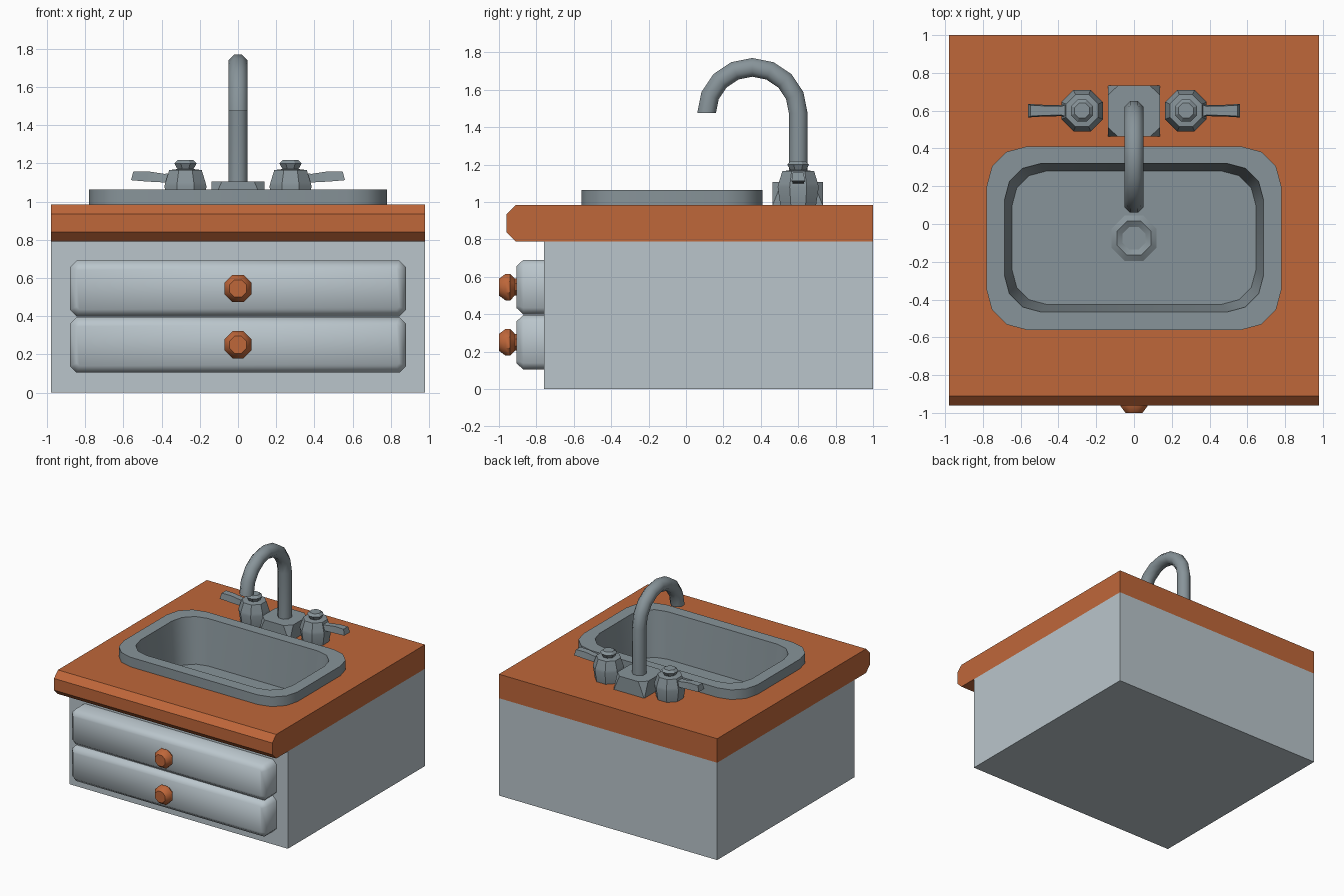
import bpy, bmesh, math
from math import sin, cos, pi

if "Cube" in bpy.data.objects:
    bpy.data.objects.remove(bpy.data.objects["Cube"])


def material(name, rgb):
    m = bpy.data.materials.new(name)
    m.diffuse_color = (*rgb, 1)
    m.use_nodes = True
    m.node_tree.nodes["Principled BSDF"].inputs["Base Color"].default_value = m.diffuse_color
    return m


WOOD = material("orange wood", (0.52, 0.135, 0.042))
STEEL = material("grey steel", (0.245, 0.295, 0.32))
PAINT = material("pale grey paint", (0.49, 0.56, 0.60))


def loft(name, rings, mat, smooth=30):
    """Closed solid through a list of equal-length point rings."""
    bm = bmesh.new()
    rows = [[bm.verts.new(p) for p in ring] for ring in rings]
    n = len(rows[0])
    for a, b in zip(rows, rows[1:]):
        for i in range(n):
            j = (i + 1) % n
            bm.faces.new((a[i], a[j], b[j], b[i]))
    bm.faces.new(rows[0])
    bm.faces.new(rows[-1])
    bmesh.ops.recalc_face_normals(bm, faces=bm.faces)
    me = bpy.data.meshes.new(name)
    bm.to_mesh(me)
    bm.free()
    ob = bpy.data.objects.new(name, me)
    bpy.context.collection.objects.link(ob)
    me.materials.append(mat)
    finish(ob, smooth)
    return ob


def finish(ob, angle):
    bpy.ops.object.select_all(action='DESELECT')
    ob.select_set(True)
    bpy.context.view_layer.objects.active = ob
    bpy.ops.object.shade_smooth_by_angle(angle=math.radians(angle))


def rect(x, z0, z1, y):
    return [(-x, y, z0), (x, y, z0), (x, y, z1), (-x, y, z1)]


def octagon(cx, cy, r, z):
    r /= cos(pi / 8)
    return [(cx + r * cos(pi / 8 + k * pi / 4), cy + r * sin(pi / 8 + k * pi / 4), z) for k in range(8)]


def rounded(hx, y0, y1, r, z, seg=3):
    pts = []
    for q, (cx, cy) in enumerate(((hx - r, y1 - r), (r - hx, y1 - r), (r - hx, y0 + r), (hx - r, y0 + r))):
        for k in range(seg + 1):
            a = pi / 2 * (q + k / seg)
            pts.append((cx + r * cos(a), cy + r * sin(a), z))
    return pts


# Cabinet and countertop with rounded-over front edge
cabinet = loft("cabinet", [rect(0.98, 0, 0.79, y) for y in (-0.76, 1.0)], PAINT)
edge = [(1.0, 0.79), (1.0, 0.985), (-0.91, 0.985), (-0.96, 0.935), (-0.96, 0.84), (-0.91, 0.79)]
counter = loft("countertop", [[(x, y, z) for y, z in edge] for x in (-0.98, 0.98)], WOOD)

# Opening for the basin
cutter = loft("basin_cutter", [rounded(0.72, -0.5, 0.355, 0.2, z) for z in (0.66, 1.1)], STEEL)
for ob, angle in ((cabinet, 30), (counter, 50)):
    mod = ob.modifiers.new("opening", 'BOOLEAN')
    mod.operation = 'DIFFERENCE'
    mod.solver = 'EXACT'
    mod.object = cutter
    bpy.context.view_layer.objects.active = ob
    bpy.ops.object.modifier_apply(modifier=mod.name)
    finish(ob, angle)
bpy.data.objects.remove(cutter)

# Drawers with chamfered fronts and turned knobs
for label, z in (("lower", 0.25), ("upper", 0.545)):
    loft(label + "_drawer", [
        [(x, y, zz) for x, zz in (
            (-a, z - b + c), (-a + c, z - b), (a - c, z - b), (a, z - b + c),
            (a, z + b - c), (a - c, z + b), (-a + c, z + b), (-a, z + b - c))]
        for a, b, c, y in ((0.88, 0.146, 0.035, -0.75), (0.88, 0.146, 0.035, -0.87),
                           (0.845, 0.111, 0.015, -0.907))], PAINT, 60)
    rings = []
    for r, y in ((0.045, -0.90), (0.045, -0.915), (0.071, -0.94), (0.071, -0.965), (0.045, -1.0)):
        rings.append([(px, y, z + py) for px, py, _ in octagon(0, 0, r, 0)])
    loft(label + "_knob", rings, WOOD, 40)

# Sink with raised rim
loft("sink", [
    rounded(0.66, -0.44, 0.295, 0.19, 0.685), rounded(0.70, -0.48, 0.335, 0.2, 0.984),
    rounded(0.78, -0.56, 0.41, 0.21, 0.984), rounded(0.78, -0.56, 0.41, 0.21, 1.063),
    rounded(0.685, -0.465, 0.32, 0.19, 1.063), rounded(0.645, -0.425, 0.28, 0.18, 0.70)], STEEL, 40)
loft("drain", [octagon(0, -0.075, r, z) for r, z in
               ((0.12, 0.695), (0.12, 0.705), (0.09, 0.725), (0.06, 0.705))], STEEL)

# Faucet base: square foot, top with cut corners
top, foot = [], []
for sx, sy in ((1, 1), (-1, 1), (-1, -1), (1, -1)):
    ends = [(sx * 0.138, 0.597 + sy * 0.085), (sx * 0.085, 0.597 + sy * 0.135)]
    top += [(*p, 1.106) for p in (ends if sx * sy > 0 else ends[::-1])]
    foot += [(sx * (0.138 - d), 0.597 + sy * 0.135, 0.98) for d in (0, 0.001)][::1 if sx * sy > 0 else -1]
loft("faucet_base", [foot, top], STEEL)

# Gooseneck spout
path = [(0.60, 1.09, 0)] + [(0.355 + 0.245 * cos(a), 1.475 + 0.245 * sin(a), a)
                            for a in (k * pi / 8 for k in range(9))]
loft("spout", [[(u, y + v * cos(a), z + v * sin(a)) for u, v, _ in octagon(0, 0, 0.05, 0)]
               for y, z, a in path], STEEL, 50)

# Taps with levers, mirrored
for side, s in (("left", -1), ("right", 1)):
    loft(side + "_tap", [octagon(s * 0.275, 0.6, r, z) for r, z in
                         ((0.095, 0.98), (0.11, 1.08), (0.105, 1.10), (0.085, 1.165), (0.042, 1.17),
                          (0.058, 1.20), (0.04, 1.218))], STEEL)
    loft(side + "_lever", [
        [(s * xb, 0.6 - w, zb), (s * xb, 0.6 + w, zb), (s * xt, 0.6 + w * 0.8, zt), (s * xt, 0.6 - w * 0.8, zt)]
        for xb, xt, w, zb, zt in ((0.30, 0.30, 0.06, 1.08, 1.155), (0.385, 0.385, 0.029, 1.10, 1.145),
                                  (0.48, 0.47, 0.031, 1.105, 1.158), (0.56, 0.548, 0.036, 1.112, 1.158))], STEEL)
